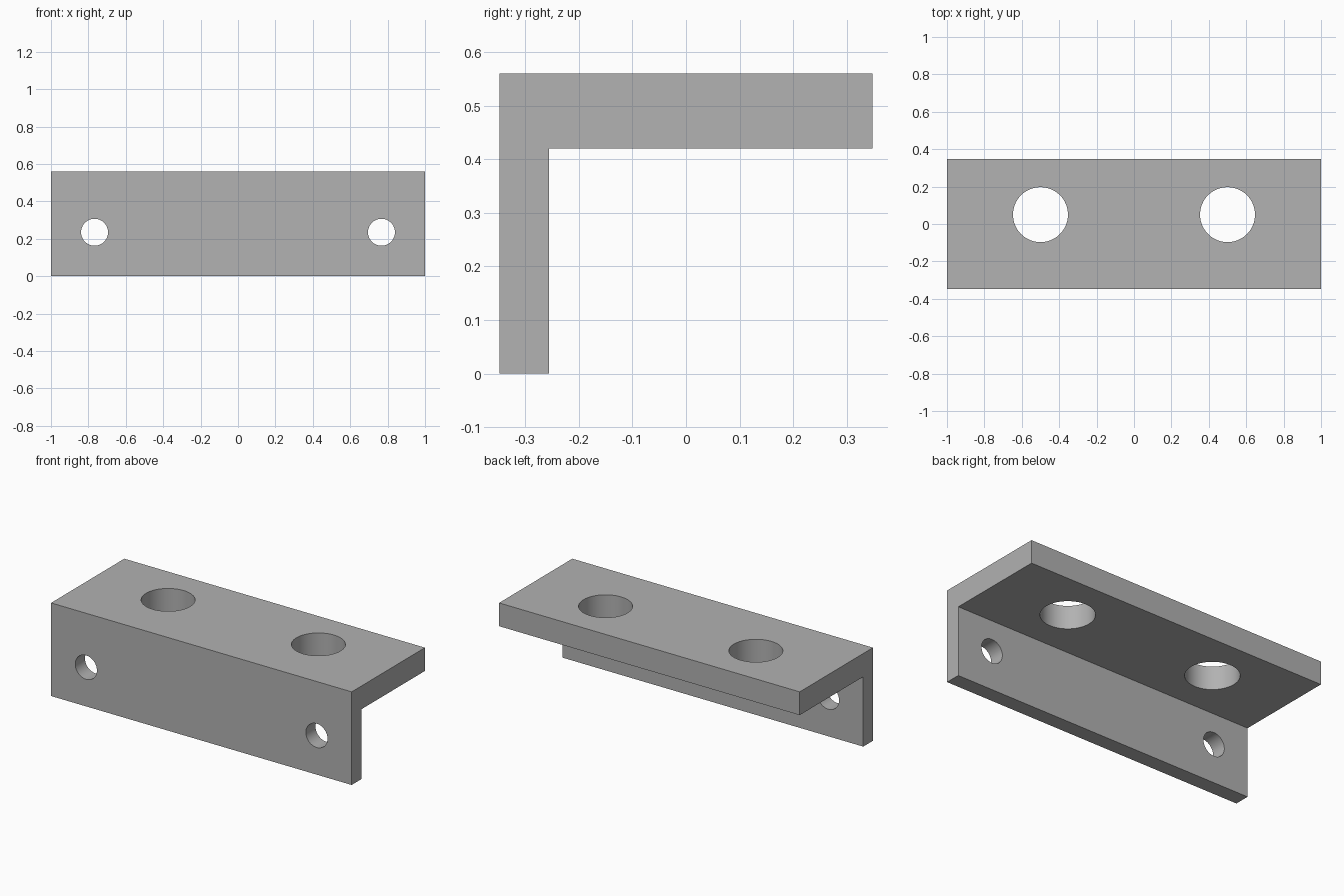
import bpy
import bmesh
import math

if "Cube" in bpy.data.objects:
    bpy.data.objects.remove(bpy.data.objects["Cube"], do_unlink=True)

grey = bpy.data.materials.new("plain grey")
grey.use_nodes = True
colour = (0.445, 0.445, 0.445, 1)
grey.diffuse_color = colour
grey.node_tree.nodes["Principled BSDF"].inputs["Base Color"].default_value = colour

# Angle bracket: L-shaped side profile extruded along x
profile = [(-0.348, 0), (-0.256, 0), (-0.256, 0.42),
           (0.348, 0.42), (0.348, 0.56), (-0.348, 0.56)]
bm = bmesh.new()
end = bm.faces.new([bm.verts.new((-1, y, z)) for y, z in profile])
side = bmesh.ops.extrude_face_region(bm, geom=[end])
moved = [v for v in side["geom"] if isinstance(v, bmesh.types.BMVert)]
bmesh.ops.translate(bm, verts=moved, vec=(2, 0, 0))
bmesh.ops.recalc_face_normals(bm, faces=bm.faces)
mesh = bpy.data.meshes.new("angle_bracket")
bm.to_mesh(mesh)
bm.free()
mesh.materials.append(grey)
bracket = bpy.data.objects.new("angle_bracket", mesh)
bpy.context.collection.objects.link(bracket)


def drill(name, location, radius, tilt=0):
    """Cut a round through-hole in the bracket."""
    bpy.ops.mesh.primitive_cylinder_add(vertices=64, radius=radius, depth=0.3,
                                        location=location, rotation=(tilt, 0, 0))
    cutter = bpy.context.object
    cutter.name = name
    cutter.hide_render = True
    cutter.data.materials.append(grey)
    cut = bracket.modifiers.new(name, "BOOLEAN")
    cut.operation = "DIFFERENCE"
    cut.solver = "EXACT"
    cut.object = cutter
    bpy.ops.object.select_all(action="DESELECT")
    bpy.context.view_layer.objects.active = bracket
    bracket.select_set(True)
    bpy.ops.object.modifier_apply(modifier=name)
    bpy.data.objects.remove(cutter, do_unlink=True)


# Small holes in the upright plate, large holes in the top plate
for s in (-1, 1):
    drill("small_hole", (s * 0.767, -0.302, 0.235), 0.072, math.pi / 2)
    drill("large_hole", (s * 0.5, 0.05, 0.49), 0.147)

bpy.ops.object.shade_smooth_by_angle(angle=math.radians(30))
